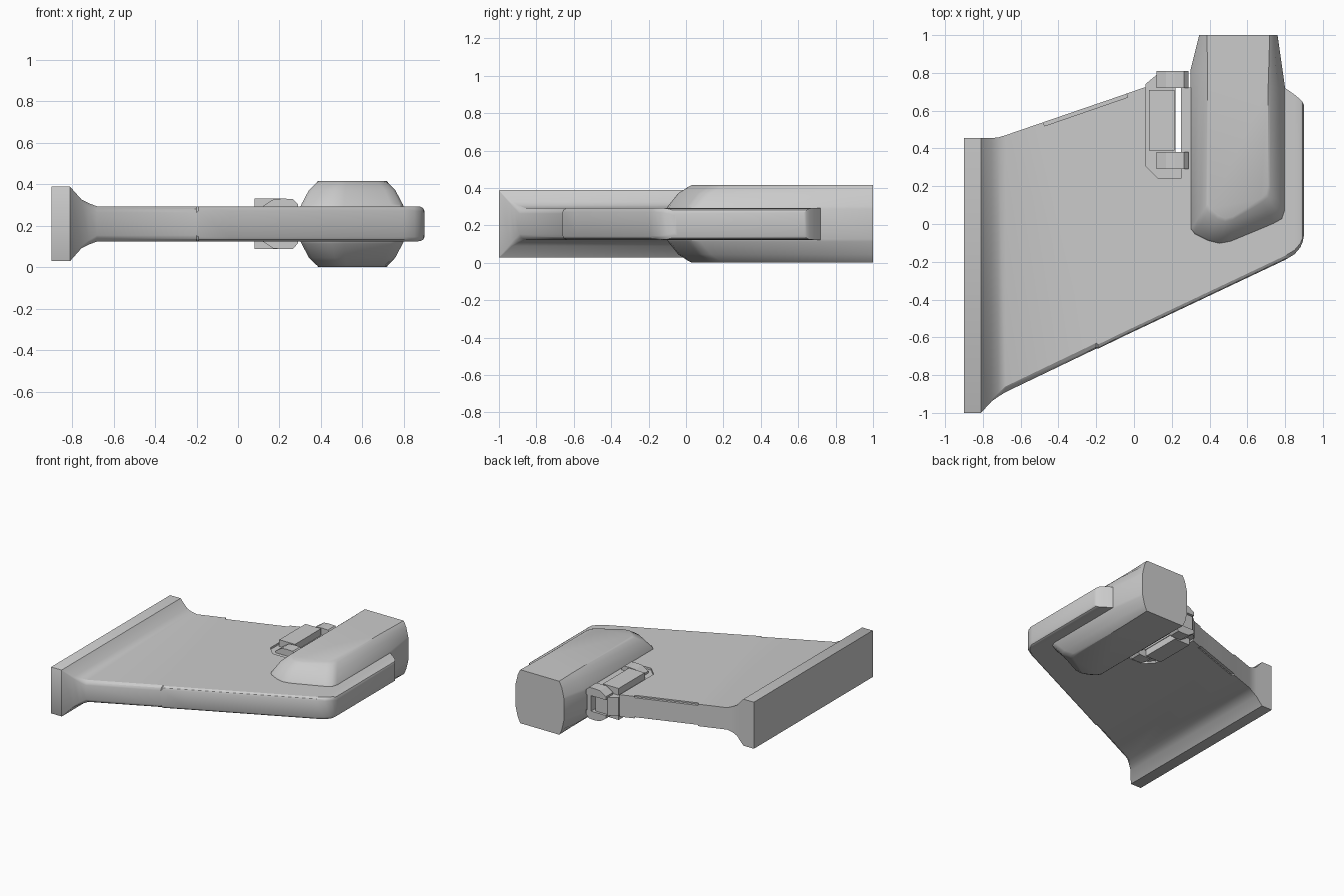
import bpy, bmesh
from mathutils import Vector

if "Cube" in bpy.data.objects:
    bpy.data.objects.remove(bpy.data.objects["Cube"])

ZC = 0.208  # mid height, everything is symmetric about it


def loft(name, rings, smooth=30):
    """Skin a list of equal-length rings and cap both ends."""
    bm = bmesh.new()
    vs = [[bm.verts.new(p) for p in r] for r in rings]
    n = len(vs[0])
    for a, b in zip(vs, vs[1:]):
        for i in range(n):
            j = (i + 1) % n
            bm.faces.new((a[i], a[j], b[j], b[i]))
    bm.faces.new(vs[0])
    bm.faces.new(vs[-1])
    bmesh.ops.recalc_face_normals(bm, faces=bm.faces)
    me = bpy.data.meshes.new(name)
    bm.to_mesh(me)
    bm.free()
    ob = bpy.data.objects.new(name, me)
    bpy.context.collection.objects.link(ob)
    if smooth:
        bpy.ops.object.select_all(action='DESELECT')
        ob.select_set(True)
        bpy.context.view_layer.objects.active = ob
        bpy.ops.object.shade_smooth_by_angle(angle=smooth * 3.14159 / 180)
    return ob


def prism_z(name, pts, z0, z1):
    return loft(name, [[(x, y, ZC + z) for x, y in pts] for z in (z0, z1)], 0)


def prism_y(name, pts, y0, y1):
    return loft(name, [[(x, y, ZC + z) for x, z in pts] for y in (y0, y1)], 0)


def cut(target, cutter):
    m = target.modifiers.new(cutter.name, 'BOOLEAN')
    m.operation = 'DIFFERENCE'
    m.solver = 'EXACT'
    m.object = cutter
    bpy.context.view_layer.objects.active = target
    bpy.ops.object.modifier_apply(modifier=m.name)
    bpy.data.objects.remove(cutter)


# wing: sections along x as (x, front y, back y, half thickness, front chamfer)
sections = [(-.90, -1.0, .455, .18, .002), (-.81, -1.0, .455, .18, .002),
            (-.755, -.94, .455, .118, .01), (-.72, -.915, .458, .1, .02),
            (-.68, -.89, .47, .085, .03), (-.20, -.66, .635, .085, .03),
            (-.19, -.66, .638, .085, .022), (-.04, -.587, .69, .085, .022),
            (.06, -.54, .725, .085, .022), (.80, -.19, .72, .085, .022),
            (.85, -.16, .685, .085, .022), (.88, -.125, .66, .083, .022),
            (.893, -.095, .645, .075, .02), (.90, -.06, .63, .06, .015)]
rings = []
for x, f, b, h, c in sections:
    half = [(b, h), (f + c, h), (f + c * .3, h - c * .4), (f, h - c)]
    prof = half + [(y, -z) for y, z in reversed(half)]
    rings.append([(x, y, ZC + z) for y, z in prof])
wing = loft("wing", rings)

# hinge notch and thin slots along the trailing edge
cut(wing, prism_z("notch", [(.06, 1), (.06, .31), (.13, .24), (.25, .24), (.25, 1)], -.3, .3))
a, b = Vector((-.48, .538)), Vector((-.04, .69))
side = Vector((.32, -.95)) * .02
for s in (1, -1):
    strip = [a + side, b + side, b - 2 * side, a - 2 * side]
    cut(wing, prism_z("slot", strip, s * .075, s * .2))

# recessed mount inside the notch
prism_z("hinge_mount", [(.055, .30), (.125, .235), (.255, .235), (.255, .30), (.22, .30),
                        (.22, .79), (.12, .79), (.06, .74)], -.07, .07)

# hinge spine cover
prism_y("hinge_cover", [(.08, -.122), (.215, -.122), (.215, .122), (.08, .122)], .39, .71)

# two hinge jaws: upper and lower arms joined by a bar
for i, y in enumerate((.29, .72)):
    for s, tag in ((1, "upper"), (-1, "lower")):
        arm = [(.12, .06), (.12, .085), (.17, .118), (.215, .122),
               (.265, .12), (.288, .095), (.288, .06)]
        prism_y(f"jaw_{tag}_{i}", [(x, s * z) for x, z in arm], y, y + .09)
    prism_y(f"jaw_bar_{i}", [(.245, -.07), (.28, -.07), (.28, .07), (.245, .07)], y, y + .09)

# pod: stacked outlines, inset towards top and bottom, flat at the rear
outline = [(.345, 1.0), (.30, .82), (.30, -.03), (.32, -.055), (.39, -.09), (.45, -.105),
           (.51, -.095), (.74, .0), (.785, .025), (.80, .07), (.80, .72), (.76, 1.0)]
layers = [(.207, .09), (.198, .078), (.163, .042), (.095, .006), (.08, 0)]
layers += [(-z, d) for z, d in reversed(layers)]
rings = []
for z, d in layers:
    k = 1 - d / .25
    rings.append([(.55 + (x - .55) * (k if y < .9 else 1 - d * 2.2),
                   y + (1.5 * d if y < .5 else 0), ZC + z) for x, y in outline])
loft("pod", rings, 35)
